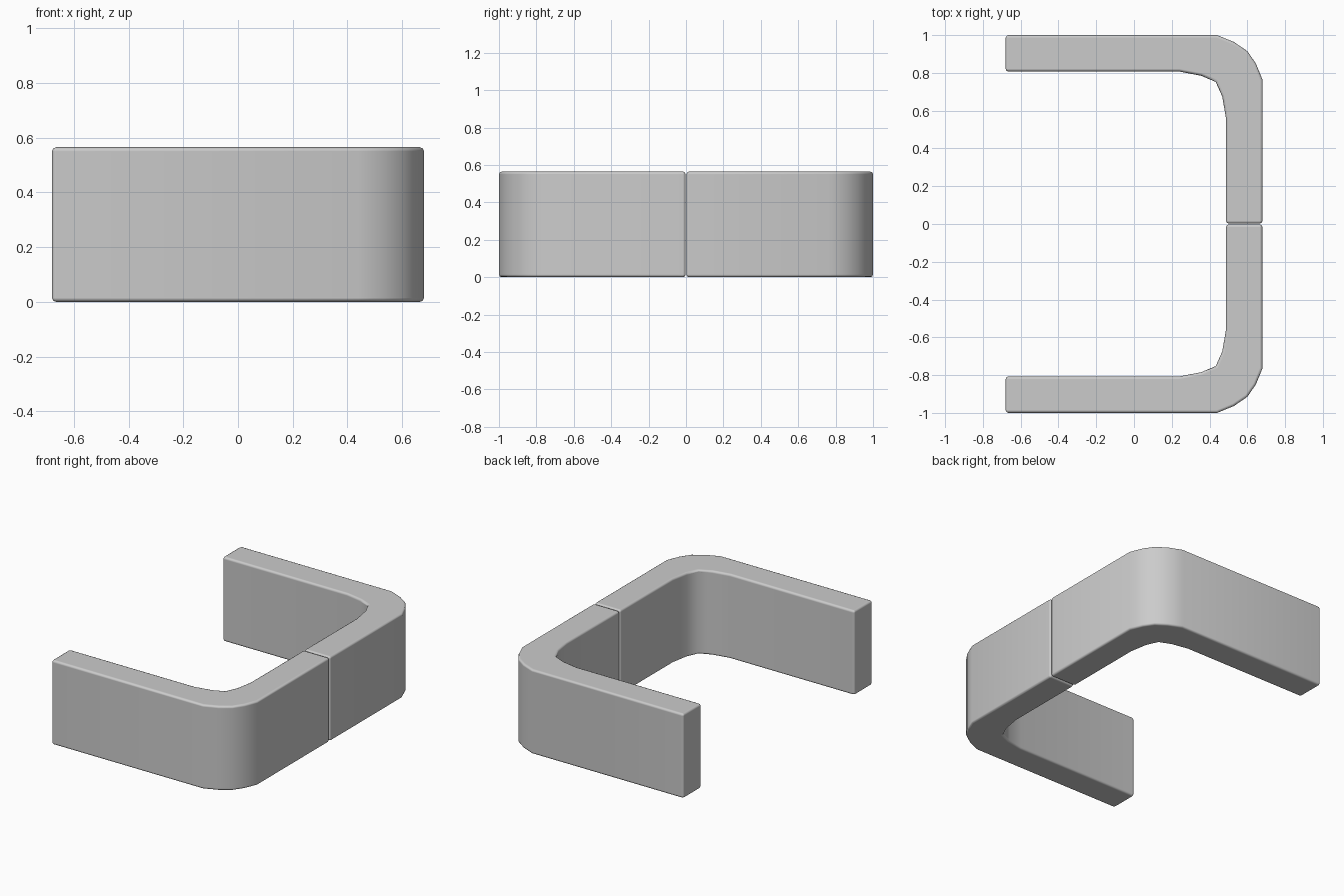
import bpy, bmesh, math

if "Cube" in bpy.data.objects:
    bpy.data.objects.remove(bpy.data.objects["Cube"])

HEIGHT = 0.565
# Plan outline of one L-shaped half: outer side, then inner side back
OUTLINE = [(-0.68, 1.0), (0.44, 1.0), (0.53, 0.963), (0.60, 0.915),
           (0.645, 0.85), (0.68, 0.765), (0.68, 0.002),
           (0.487, 0.002), (0.487, 0.56), (0.467, 0.675), (0.433, 0.752),
           (0.355, 0.785), (0.24, 0.807), (-0.68, 0.807)]


def make_half(name, side):
    # Extrude the outline upward, mirrored in y by side
    bm = bmesh.new()
    base = bm.faces.new([bm.verts.new((x, side * y, 0)) for x, y in OUTLINE])
    top = bmesh.ops.extrude_face_region(bm, geom=[base])
    verts = [v for v in top["geom"] if isinstance(v, bmesh.types.BMVert)]
    bmesh.ops.translate(bm, verts=verts, vec=(0, 0, HEIGHT))
    bmesh.ops.recalc_face_normals(bm, faces=bm.faces)
    for f in bm.faces:
        f.smooth = True
    mesh = bpy.data.meshes.new(name)
    bm.to_mesh(mesh)
    bm.free()
    obj = bpy.data.objects.new(name, mesh)
    bpy.context.collection.objects.link(obj)
    # Softly rounded rims and ends; the curved corner stays faceted in outline
    bev = obj.modifiers.new("rounded_edges", "BEVEL")
    bev.width = 0.015
    bev.segments = 2
    bev.limit_method = "ANGLE"
    bev.angle_limit = math.radians(60)
    bev.harden_normals = True
    return obj


make_half("front_half", -1)
make_half("back_half", 1)
